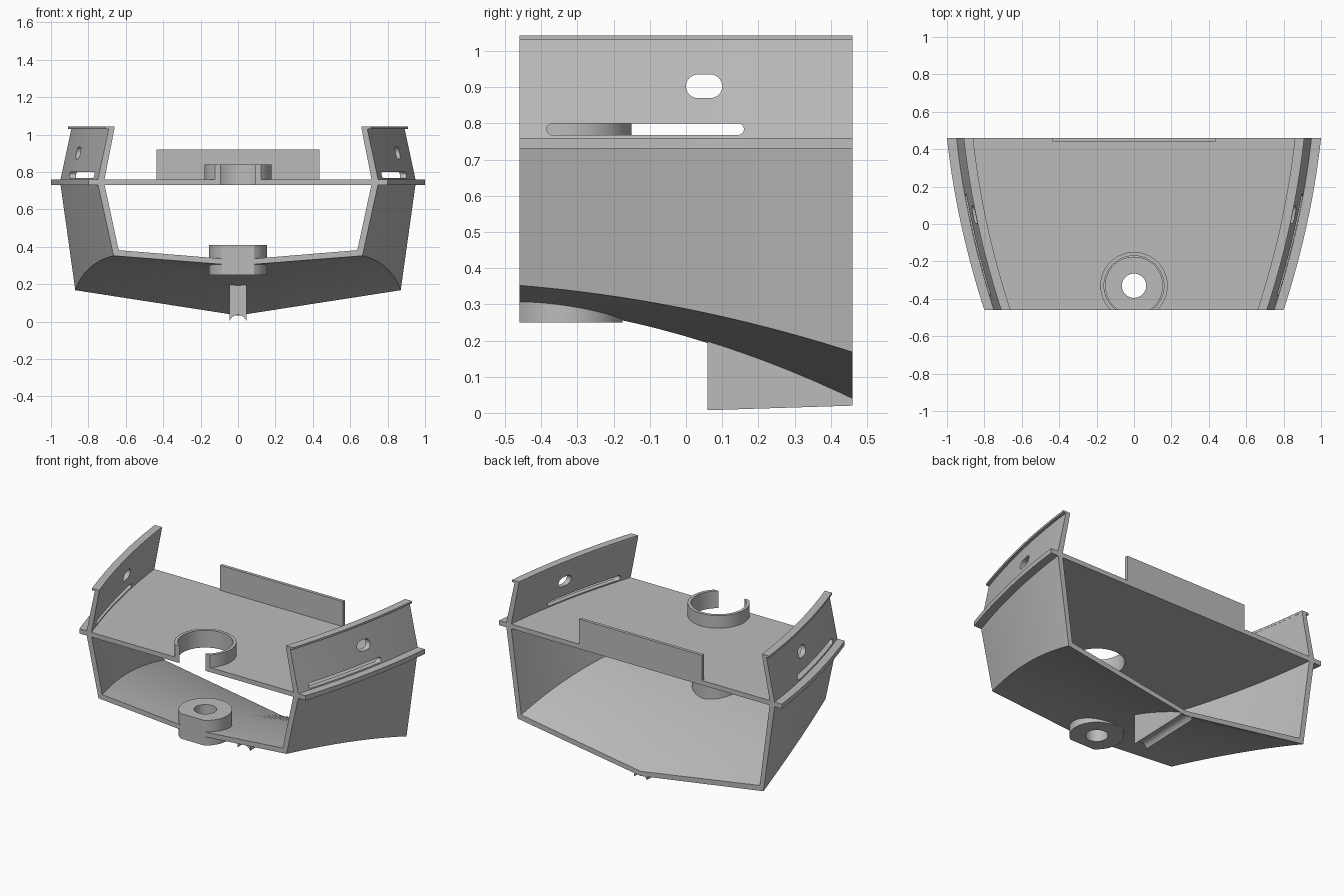
import bpy, bmesh, math
from mathutils import Matrix

old = bpy.data.objects.get("Cube")
if old:
    bpy.data.objects.remove(old, do_unlink=True)

FRONT, BACK = -0.46, 0.46
DECK_LOW, DECK_TOP = 0.73, 0.76
HUB_Y = -0.33

grey = bpy.data.materials.new("light grey")
grey.use_nodes = True
colour = (0.5, 0.5, 0.5, 1)
grey.diffuse_color = colour
grey.node_tree.nodes["Principled BSDF"].inputs["Base Color"].default_value = colour


def finish(bm, name):
    bmesh.ops.recalc_face_normals(bm, faces=bm.faces[:])
    mesh = bpy.data.meshes.new(name)
    bm.to_mesh(mesh)
    bm.free()
    mesh.materials.append(grey)
    obj = bpy.data.objects.new(name, mesh)
    bpy.context.collection.objects.link(obj)
    return obj


def loft(name, section, y0=FRONT, y1=BACK, steps=24):
    """Sweep a strip section (outer points, inner points) along y."""
    bm = bmesh.new()
    rings = []
    for i in range(steps + 1):
        y = y0 + (y1 - y0) * i / steps
        outer, inner = section((y - FRONT) / (BACK - FRONT))
        rings.append([bm.verts.new((x, y, z)) for x, z in outer + inner[::-1]])
    n = len(rings[0])
    for a, b in zip(rings, rings[1:]):
        for j in range(n):
            k = (j + 1) % n
            bm.faces.new((a[j], a[k], b[k], b[j]))
    for ring in (rings[0], rings[-1]):
        for j in range(n // 2 - 1):
            bm.faces.new((ring[j], ring[j + 1], ring[n - 2 - j], ring[n - 1 - j]))
    return finish(bm, name)


def cylinder(name, radius, z0, z1):
    bm = bmesh.new()
    bmesh.ops.create_cone(bm, cap_ends=True, segments=64, radius1=radius, radius2=radius,
                          depth=z1 - z0, matrix=Matrix.Translation((0, HUB_Y, (z0 + z1) / 2)))
    return finish(bm, name)


def box(name, x0, x1, y0, y1, z0, z1):
    bm = bmesh.new()
    place = Matrix.Translation(((x0 + x1) / 2, (y0 + y1) / 2, (z0 + z1) / 2))
    size = Matrix.Diagonal((x1 - x0, y1 - y0, z1 - z0, 1))
    bmesh.ops.create_cube(bm, size=1, matrix=place @ size)
    return finish(bm, name)


def slot(name, y0, y1, z0, z1):
    """Round-ended bar running right across the model."""
    r, zc = (z1 - z0) / 2, (z0 + z1) / 2
    bm = bmesh.new()
    outline = []
    for centre, start in ((y1 - r, -math.pi / 2), (y0 + r, math.pi / 2)):
        for i in range(17):
            a = start + math.pi * i / 16
            outline.append(bm.verts.new((-1.2, centre + r * math.cos(a), zc + r * math.sin(a))))
    face = bm.faces.new(outline)
    new = bmesh.ops.extrude_face_region(bm, geom=[face])["geom"]
    bmesh.ops.translate(bm, vec=(2.4, 0, 0),
                        verts=[v for v in new if isinstance(v, bmesh.types.BMVert)])
    return finish(bm, name)


def cut(obj, *cutters):
    for cutter in cutters:
        mod = obj.modifiers.new("cut", 'BOOLEAN')
        mod.operation, mod.solver, mod.object = 'DIFFERENCE', 'EXACT', cutter
    graph = bpy.context.evaluated_depsgraph_get()
    mesh = bpy.data.meshes.new_from_object(obj.evaluated_get(graph))
    obj.modifiers.clear()
    obj.data = mesh


# Plan curve shared by every side, and the two bottom curves
def side(front, back, t):
    return front + (back - front) * t + 0.1 * t * (1 - t)


def keel(t):
    return 0.30 - 0.088 * t - 0.179 * t * t


def chine(t):
    return 0.352 - 0.074 * t - 0.11 * t * t


def mirrored(points):
    return points + [(-x, z) for x, z in points[-2::-1]]


def hull_section(t):
    top, low = side(0.75, 0.95, t), side(0.665, 0.87, t)
    outer = [(top, 0.74), (low, chine(t)), (0, keel(t))]
    inner = [(top - 0.035, 0.74), (low - 0.027, chine(t) + 0.03), (0, keel(t) + 0.03)]
    return mirrored(outer), mirrored(inner)


def deck_section(t):
    x = side(0.8, 1.0, t)
    return [(-x, DECK_TOP), (x, DECK_TOP)], [(-x, DECK_LOW), (x, DECK_LOW)]


def fin_section(t):
    xs = [0.045 * math.cos(math.pi * i / 12) for i in range(13)]
    base = 0.018 * t + 0.002 - 0.011 * (1 - t)
    base = max(base, 0.0)
    top = keel(t) + 0.015
    under = [(x, min(base + 0.7 * math.sqrt(max(0, 0.04 ** 2 - x * x)), top - 0.002)) for x in xs]
    return [(x, top) for x in xs], under


# Cutting tools
hub_bore = cylinder("hub_bore_cutter", 0.065, 0.1, 0.5)
ring_bore = cylinder("ring_bore_cutter", 0.16, 0.7, 0.9)
front_trim = box("front_trim_cutter", -0.5, 0.5, -0.8, FRONT, 0.1, 1)
long_slot = slot("long_slot_cutter", -0.385, 0.16, 0.768, 0.80)
short_slot = slot("short_slot_cutter", 0.0, 0.1, 0.87, 0.935)
cutters = [hub_bore, ring_bore, front_trim, long_slot, short_slot]

# Hull and deck
hull = loft("hull_shell", hull_section)
cut(hull, hub_bore)
deck = loft("deck_plate", deck_section)
cut(deck, ring_bore)

# Collar on the deck and hub on the hull floor, both trimmed flush at the front
collar = cylinder("deck_collar", 0.18, 0.74, 0.84)
cut(collar, ring_bore, front_trim)
hub = cylinder("floor_hub", 0.155, 0.25, 0.41)
cut(hub, hub_bore, front_trim)

# Rear tab and grooved keel fin
tab = box("rear_tab", -0.435, 0.435, 0.44, BACK, 0.75, 0.92)
fin = loft("keel_fin", fin_section, 0.06, BACK)
parts = [hull, deck, collar, hub, tab, fin]

# Slotted side panels with a lip along the top
for word, s in (("left", 1), ("right", -1)):
    def panel_section(t):
        low, high = side(0.75, 0.95, t), side(0.69, 0.89, t)
        return ([(s * low, 0.755), (s * high, 1.035)],
                [(s * (low - 0.035), 0.755), (s * (high - 0.03), 1.035)])

    def lip_section(t):
        x = side(0.71, 0.91, t)
        return [(s * x, 1.03), (s * x, 1.043)], [(s * (x - 0.05), 1.03), (s * (x - 0.05), 1.043)]

    panel = loft(word + "_side_panel", panel_section)
    cut(panel, long_slot, short_slot)
    parts += [panel, loft(word + "_panel_lip", lip_section)]

for cutter in cutters:
    bpy.data.objects.remove(cutter, do_unlink=True)

# Smooth the curved surfaces, keep the edges crisp
bpy.ops.object.select_all(action='DESELECT')
for part in parts:
    part.select_set(True)
bpy.context.view_layer.objects.active = parts[0]
bpy.ops.object.shade_smooth_by_angle(angle=math.radians(25))
